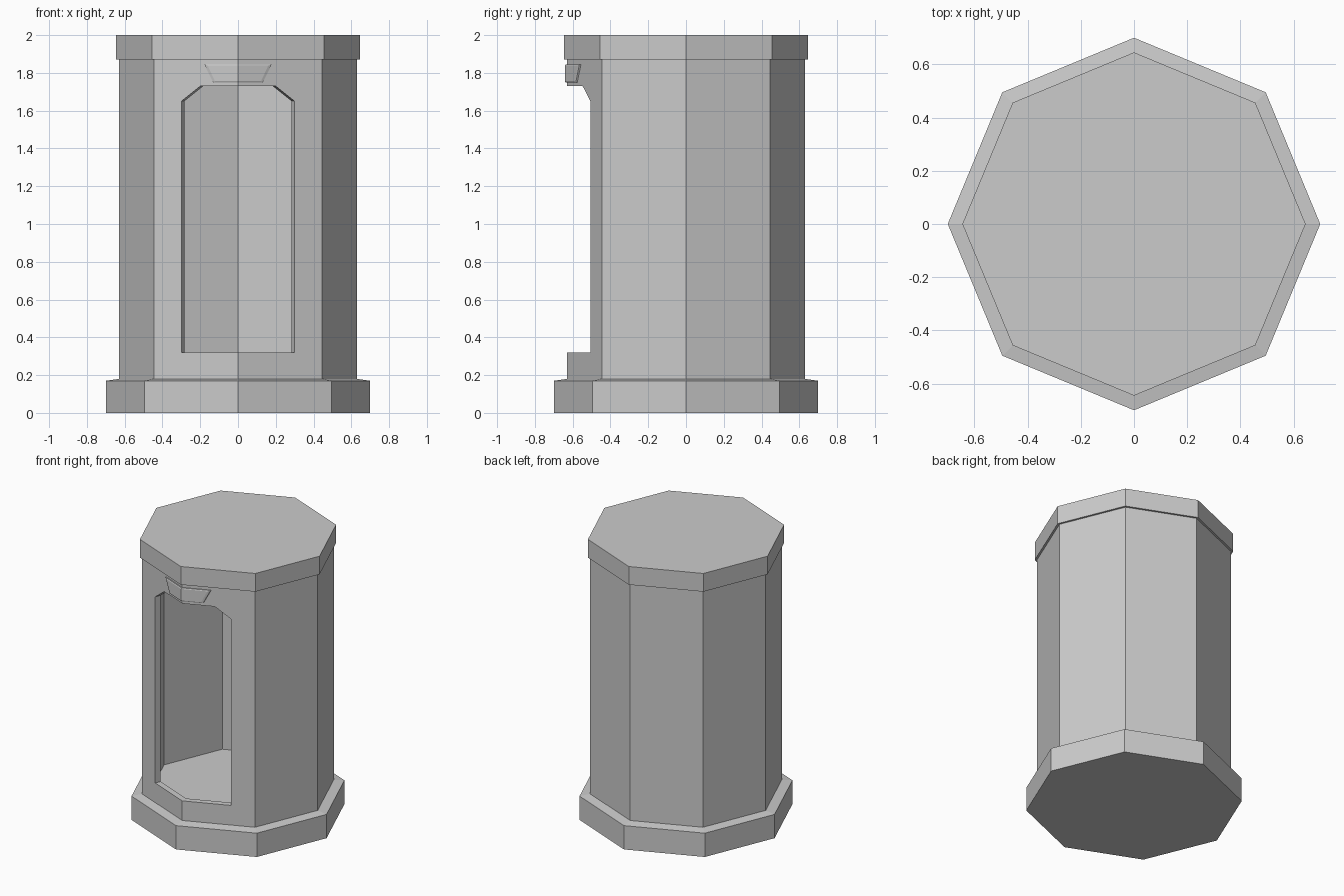
import bpy, bmesh, math

if "Cube" in bpy.data.objects:
    bpy.data.objects.remove(bpy.data.objects["Cube"])

SIDES = 8
R = 0.63                      # body radius
Z0, Z1 = 0.18, 1.87           # body bottom and top
SLOPE = math.tan(math.radians(22.5))


def finish(bm, name):
    me = bpy.data.meshes.new(name)
    bm.to_mesh(me)
    bm.free()
    ob = bpy.data.objects.new(name, me)
    bpy.context.collection.objects.link(ob)
    return ob


def corner(i, r):
    a = math.radians(45 * i - 90)
    return r * math.cos(a), r * math.sin(a)


def loft(bm, rings):
    """Skin a stack of closed rings and cap both ends."""
    vs = [[bm.verts.new(p) for p in ring] for ring in rings]
    n = len(vs[0])
    for a, b in zip(vs, vs[1:]):
        for i in range(n):
            j = (i + 1) % n
            bm.faces.new((a[i], a[j], b[j], b[i]))
    bm.faces.new(vs[0][::-1])
    bm.faces.new(vs[-1])
    bmesh.ops.recalc_face_normals(bm, faces=bm.faces)


def octagon_block(name, profile):
    bm = bmesh.new()
    loft(bm, [[(*corner(i, r), z) for i in range(SIDES)] for r, z in profile])
    return finish(bm, name)


def on_front(x, z, out=0.0):
    """Point on the folded front wall, pushed outward by out."""
    return (x, -R + SLOPE * abs(x) - out, z)


# Base and roof slabs
octagon_block("base", [(0.70, 0), (0.70, 0.17), (R, Z0)])
octagon_block("roof", [(0.645, Z1), (0.645, 2.0)])

# Hollow body: six plain walls and two front walls around the doorway
bm = bmesh.new()
for i in range(1, 7):
    (ax, ay), (bx, by) = corner(i, R), corner(i + 1, R)
    bm.faces.new([bm.verts.new(p) for p in
                  ((ax, ay, Z0), (bx, by, Z0), (bx, by, Z1), (ax, ay, Z1))])
w = corner(1, R)[0]
half = [(0, Z0), (w, Z0), (w, Z1), (0, Z1), (0, 1.73),
        (0.20, 1.73), (0.30, 1.65), (0.30, 0.32), (0, 0.32)]
for s in (1, -1):
    pts = [on_front(s * x, z) for x, z in half]
    bm.faces.new([bm.verts.new(p) for p in pts[::s]])
bmesh.ops.remove_doubles(bm, verts=bm.verts, dist=1e-4)
body = finish(bm, "body")
mod = body.modifiers.new("wall_thickness", 'SOLIDIFY')
mod.thickness = 0.042
mod.offset = -1
mod.use_even_offset = True

# Tapered plaque above the doorway, folded round the front corner
def plaque_ring(top, bottom, zt, zb, out):
    pts = [(-top, zt), (-bottom, zb), (0, zb), (bottom, zb), (top, zt), (0, zt)]
    return [on_front(x, z, out) for x, z in pts]


bm = bmesh.new()
rings = [plaque_ring(0.178, 0.132, 1.845, 1.75, -0.01),
         plaque_ring(0.178, 0.132, 1.845, 1.75, 0.008),
         plaque_ring(0.160, 0.122, 1.838, 1.756, 0.011)]
vs = [[bm.verts.new(p) for p in r] for r in rings]
for a, b in zip(vs, vs[1:]):
    for i in range(6):
        j = (i + 1) % 6
        bm.faces.new((a[i], a[j], b[j], b[i]))
for r in (vs[0], vs[-1]):
    bm.faces.new((r[0], r[1], r[2], r[5]))
    bm.faces.new((r[5], r[2], r[3], r[4]))
bmesh.ops.recalc_face_normals(bm, faces=bm.faces)
finish(bm, "door_plaque")
